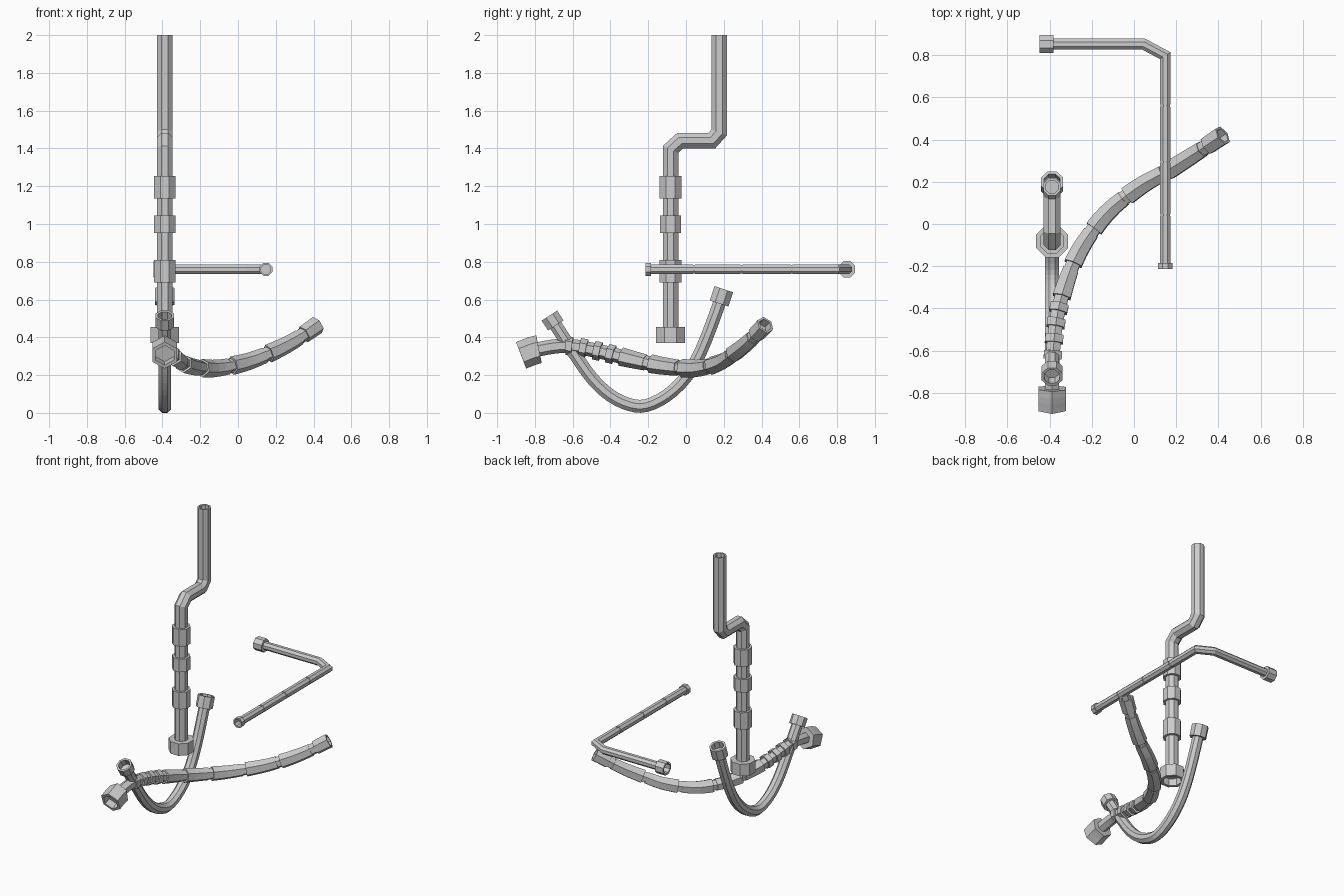
import bpy, bmesh, math
from mathutils import Vector

if "Cube" in bpy.data.objects:
    bpy.data.objects.remove(bpy.data.objects["Cube"])


def smooth_path(pts, steps=8):
    """Catmull-Rom curve through the points."""
    p = [Vector(q) for q in pts]
    p = [p[0] * 2 - p[1]] + p + [p[-1] * 2 - p[-2]]
    out = []
    for i in range(1, len(p) - 2):
        a, b, c, d = p[i - 1:i + 3]
        for k in range(steps):
            t = k / steps
            out.append(0.5 * (2 * b + (c - a) * t + (2 * a - 5 * b + 4 * c - d) * t * t
                              + (3 * b - a - 3 * c + d) * t ** 3))
    return out + [p[-2]]


def pipe(name, pts, r, sleeves, sides, up, depth=0.05, wall=0.74):
    """Mitred hollow-ended pipe; sleeves = (start, end, radius a, radius b) along its length.
    Radii are half-widths across flats; None as the end means the end of the pipe,
    and a negative start is measured back from it."""
    pts = [Vector(p) for p in pts]
    n = len(pts) - 1
    dirs = [(pts[i + 1] - pts[i]).normalized() for i in range(n)]
    cum = [0.0]
    for i in range(n):
        cum.append(cum[-1] + (pts[i + 1] - pts[i]).length)
    length = cum[-1]
    u = dirs[0].cross(Vector(up)).normalized()
    us = [u]
    for i in range(1, n):
        u = dirs[i - 1].rotation_difference(dirs[i]) @ u
        us.append(u)

    # outer profile with stepped sleeves
    prof = [(0.0, r)]
    for s0, s1, ra, rb in sleeves:
        s0 = s0 if s0 >= 0 else length + s0
        if s1 is None:
            prof += [(s0, r), (s0, ra), (length, rb)]
        elif s0 == 0:
            prof = [(0.0, ra), (s1, rb), (s1, r)]
        else:
            prof += [(s0, r), (s0, ra), (s1, rb), (s1, r)]
    if prof[-1][0] < length:
        prof.append((length, r))
    # recessed open ends
    b0, b1 = prof[0][1] * wall, prof[-1][1] * wall
    prof = [(depth, b0), (0, b0)] + prof + [(length, b1), (length - depth, b1)]
    # bends of the path become extra rings
    rings = [(*prof[0], None)]
    for (s0, r0), (s1, r1) in zip(prof, prof[1:]):
        if s1 > s0:
            for i in range(1, n):
                if s0 + 0.002 < cum[i] < s1 - 0.002:
                    rings.append((cum[i], r0 + (r1 - r0) * (cum[i] - s0) / (s1 - s0), i))
        rings.append((s1, r1, None))

    bm = bmesh.new()
    loops = []
    for s, rad, corner in rings:
        if corner:
            i = corner - 1
        else:
            i = max(k for k in range(n) if k == 0 or cum[k] <= s)
        d, u = dirs[i], us[i]
        w = d.cross(u)
        c = pts[i] + d * (s - cum[i])
        R = rad / math.cos(math.pi / sides)
        loop = []
        for k in range(sides):
            a = math.tau * (k + 0.5) / sides
            v = (u * math.cos(a) + w * math.sin(a)) * R
            if corner:
                m = (d + dirs[corner]).normalized()
                v -= d * (v.dot(m) / d.dot(m))
            loop.append(bm.verts.new(c + v))
        loops.append(loop)
    for a, b in zip(loops, loops[1:]):
        for k in range(sides):
            j = (k + 1) % sides
            bm.faces.new((a[k], a[j], b[j], b[k]))
    bm.faces.new(loops[0])
    bm.faces.new(loops[-1])
    bmesh.ops.recalc_face_normals(bm, faces=bm.faces)
    me = bpy.data.meshes.new(name)
    bm.to_mesh(me)
    bm.free()
    ob = bpy.data.objects.new(name, me)
    bpy.context.collection.objects.link(ob)
    return ob


X = -0.388

# tall pipe with offset bend and three sleeves
pipe("vertical_pipe",
     [(X, -0.082, 0.37), (X, -0.082, 1.395), (X, -0.03, 1.442), (X, 0.137, 1.442),
      (X, 0.176, 1.485), (X, 0.176, 2.0)], 0.041,
     [(0, 0.085, 0.076, 0.076), (0.32, 0.44, 0.057, 0.057),
      (0.583, 0.675, 0.056, 0.056), (0.765, 0.885, 0.057, 0.057)], 8, (0, 1, 0))

# thin level pipe with a chamfered corner and joint grooves
grooves = [(s - 0.005, s + 0.005, 0.022, 0.022) for s in (0.847, 1.113, 1.364)]
pipe("horizontal_pipe",
     [(-0.448, 0.852, 0.76), (0.045, 0.852, 0.76), (0.148, 0.797, 0.76), (0.148, -0.214, 0.76)],
     0.026, [(0, 0.066, 0.043, 0.043)] + grooves + [(-0.03, None, 0.034, 0.034)], 8, (0, 0, 1))

# hanging U-shaped pipe
u_yz = [(-0.723, 0.515), (-0.655, 0.41), (-0.585, 0.305), (-0.495, 0.18), (-0.40, 0.092),
        (-0.30, 0.044), (-0.21, 0.039), (-0.10, 0.093), (0.0, 0.19), (0.078, 0.325),
        (0.155, 0.52), (0.2, 0.655)]
pipe("u_pipe", smooth_path([(X, y, z) for y, z in u_yz], 3), 0.034,
     [(0, 0.062, 0.049, 0.049), (-0.08, None, 0.052, 0.052)], 8, (0, 0, 1))

# six-sided hose with narrow rings and tapering sleeves
hose = smooth_path([(X, -0.873, 0.305), (X, -0.78, 0.337), (-0.385, -0.63, 0.355),
                    (-0.367, -0.455, 0.325), (-0.33, -0.305, 0.288), (-0.26, -0.13, 0.25),
                    (-0.13, 0.05, 0.235), (0.03, 0.178, 0.265), (0.157, 0.25, 0.312),
                    (0.29, 0.333, 0.378), (0.42, 0.42, 0.465)], 4)
ribs = [(s - 0.019, s + 0.019, 0.043, 0.043) for s in (0.26, 0.337, 0.414, 0.488)]
segments = [(a, b, 0.043, 0.037) for a, b in
            ((0.545, 0.685), (0.715, 0.885), (0.91, 1.11), (1.135, 1.345), (1.37, 1.58))]
pipe("hex_hose", hose, 0.033,
     [(0, 0.1, 0.065, 0.065)] + ribs + segments + [(-0.1, None, 0.041, 0.043)], 6, (0, 0, 1))
